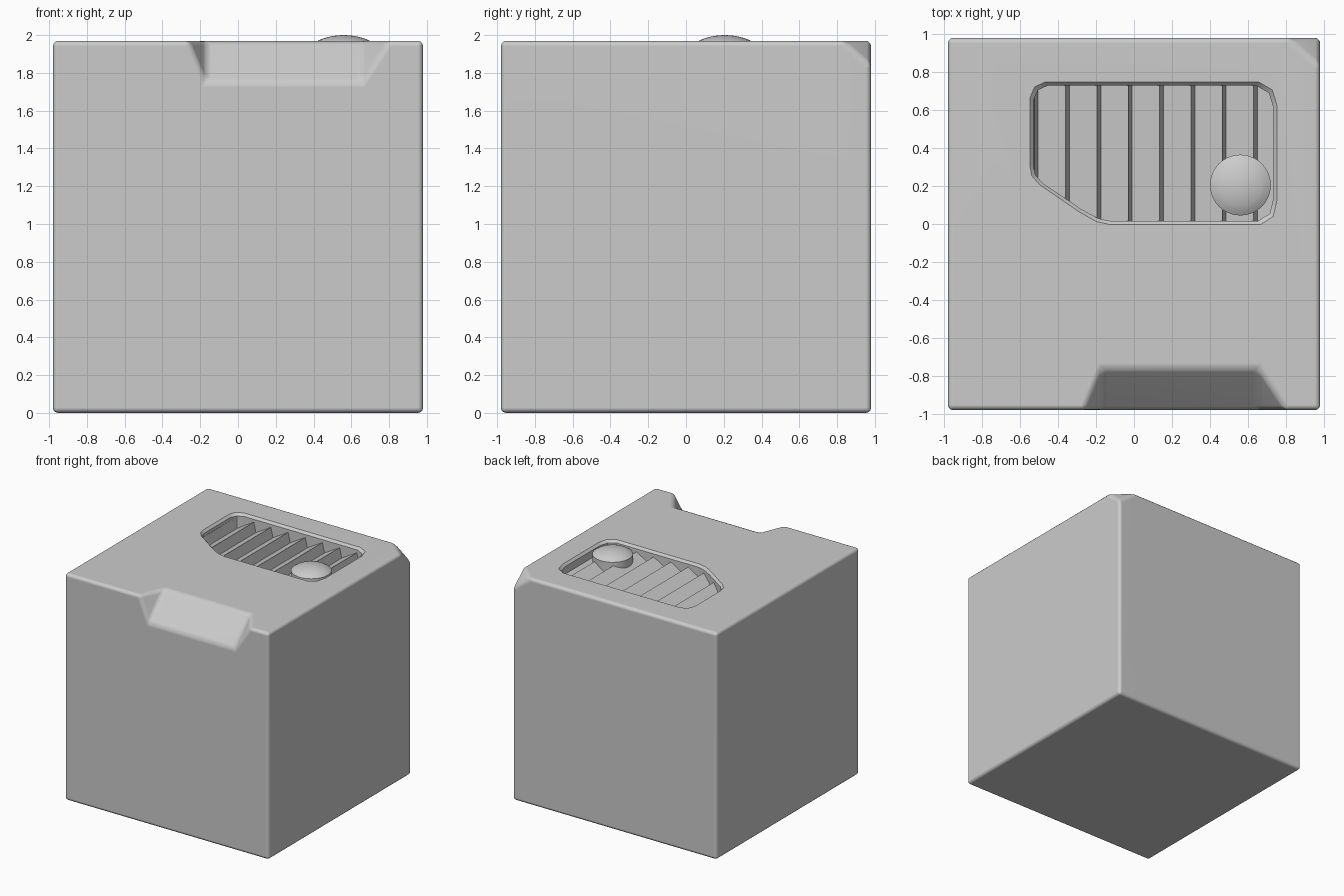
import bpy, bmesh, math

if "Cube" in bpy.data.objects:
    bpy.data.objects.remove(bpy.data.objects["Cube"])

TOP, H = 1.97, 0.98


def make(name, bm):
    bmesh.ops.recalc_face_normals(bm, faces=bm.faces)
    me = bpy.data.meshes.new(name)
    bm.to_mesh(me)
    bm.free()
    ob = bpy.data.objects.new(name, me)
    bpy.context.collection.objects.link(ob)
    return ob


def loft(name, rings):
    bm = bmesh.new()
    vs = [[bm.verts.new(p) for p in r] for r in rings]
    n = len(rings[0])
    for a, b in zip(vs, vs[1:]):
        for i in range(n):
            j = (i + 1) % n
            bm.faces.new((a[i], a[j], b[j], b[i]))
    bm.faces.new(vs[0])
    bm.faces.new(vs[-1])
    return make(name, bm)


def hull(name, pts):
    bm = bmesh.new()
    for p in pts:
        bm.verts.new(p)
    bmesh.ops.convex_hull(bm, input=bm.verts[:])
    return make(name, bm)


def apply(ob, kind, **props):
    bpy.context.view_layer.objects.active = ob
    m = ob.modifiers.new("m", kind)
    for k, v in props.items():
        setattr(m, k, v)
    bpy.ops.object.modifier_apply(modifier=m.name)


def boolean(ob, cutter, op='DIFFERENCE'):
    apply(ob, 'BOOLEAN', object=cutter, operation=op, solver='EXACT')


def smooth(ob, angle):
    bpy.ops.object.select_all(action='DESELECT')
    ob.select_set(True)
    bpy.context.view_layer.objects.active = ob
    bpy.ops.object.shade_smooth_by_angle(angle=math.radians(angle))


# block
body = hull("block", [(x, y, z) for x in (-H, H) for y in (-H, H) for z in (0, TOP)])

# chipped front edge: wedge pushed out past the corner along the cut planes
apex = [(-0.26, -H, TOP), (0.80, -H, TOP)]
low = [(-0.17, -H, 1.75), (0.655, -H, 1.75)]
back = [(-0.17, -0.76, TOP), (0.655, -0.76, TOP)]
pts = []
for i in range(2):
    a, b, c = apex[i], low[i], back[i]
    # extend the triangle b, c, a inside its own plane so no faces coincide
    cen = [(b[k] + c[k]) / 2 for k in range(3)]
    far = [cen[k] + 1.6 * (a[k] - cen[k]) for k in range(3)]
    d = [(c[k] - b[k]) * 0.6 for k in range(3)]
    pts += [[b[k] - d[k] for k in range(3)], [c[k] + d[k] for k in range(3)],
            [far[k] - d[k] for k in range(3)], [far[k] + d[k] for k in range(3)]]
edge_cut = hull("edge_cutter", pts)

# chipped back right corner
corner_cut = hull("corner_cutter", [(0.65, 1.115, 2.09), (1.115, 0.65, 2.09),
                                    (1.13, 1.13, 1.68), (1.3, 1.3, 2.3)])
corner_cut.data.clear_geometry()
bm = bmesh.new()
cx, cy, cz = 0.81, 0.83, 1.84
o = (H, H, TOP)
s = 1.5
far = (H + 0.1, H + 0.1, TOP + 0.1)
k = 1 + 0.1 / (H - cx) + 0.1 / (H - cy) + 0.1 / (TOP - cz)
for p in [far, (far[0] - (H - cx) * k, far[1], far[2]),
          (far[0], far[1] - (H - cy) * k, far[2]),
          (far[0], far[1], far[2] - (TOP - cz) * k)]:
    bm.verts.new(p)
bmesh.ops.convex_hull(bm, input=bm.verts[:])
bmesh.ops.recalc_face_normals(bm, faces=bm.faces)
bm.to_mesh(corner_cut.data)
bm.free()

boolean(body, edge_cut)
boolean(body, corner_cut)
apply(body, 'BEVEL', width=0.028, segments=3, limit_method='ANGLE',
      angle_limit=math.radians(20))

# pocket in the top, flared at the rim
outline = [(-0.53, 0.65), (-0.505, 0.705), (-0.45, 0.73), (0.64, 0.73), (0.71, 0.69),
           (0.735, 0.61), (0.735, 0.14), (0.715, 0.055), (0.65, 0.015), (-0.12, 0.015),
           (-0.19, 0.03), (-0.28, 0.08), (-0.48, 0.215), (-0.52, 0.26), (-0.53, 0.31)]


def ring(z, grow=0.0):
    sx, sy = 1 + grow / 0.63, 1 + grow / 0.36
    return [(0.1 + (x - 0.1) * sx, 0.37 + (y - 0.37) * sy, z) for x, y in outline]


pocket = loft("pocket_cutter", [ring(1.78), ring(1.95), ring(1.972, 0.02), ring(2.1, 0.02)])
boolean(body, pocket)
smooth(body, 32)
apply(body, 'WEIGHTED_NORMAL', keep_sharp=True)

# sawtooth slats trimmed to the pocket outline
prof = [(-0.68, 1.7), (-0.68, 1.84)]
for i in range(-1, 7):
    x = -0.35 + 0.165 * i
    prof += [(x - 0.01, 1.925), (x + 0.01, 1.84)]
prof += [(0.8, 1.92), (0.8, 1.7)]
slats = loft("slats", [[(x, y, z) for x, z in prof] for y in (-0.2, 0.9)])
boolean(slats, pocket, 'INTERSECT')

# domed button
rad = [(0.16, 1.80), (0.16, 1.955)]
R = 0.34
for i in range(1, 7):
    r = 0.158 * (1 - i / 6.2)
    rad.append((r, 2.0 - R + math.sqrt(R * R - r * r)))
N = 40
button = loft("button", [[(0.56 + r * math.cos(2 * math.pi * i / N),
                           0.205 + r * math.sin(2 * math.pi * i / N), z)
                          for i in range(N)] for r, z in rad])
smooth(button, 35)

for c in (edge_cut, corner_cut, pocket):
    bpy.data.objects.remove(c)
